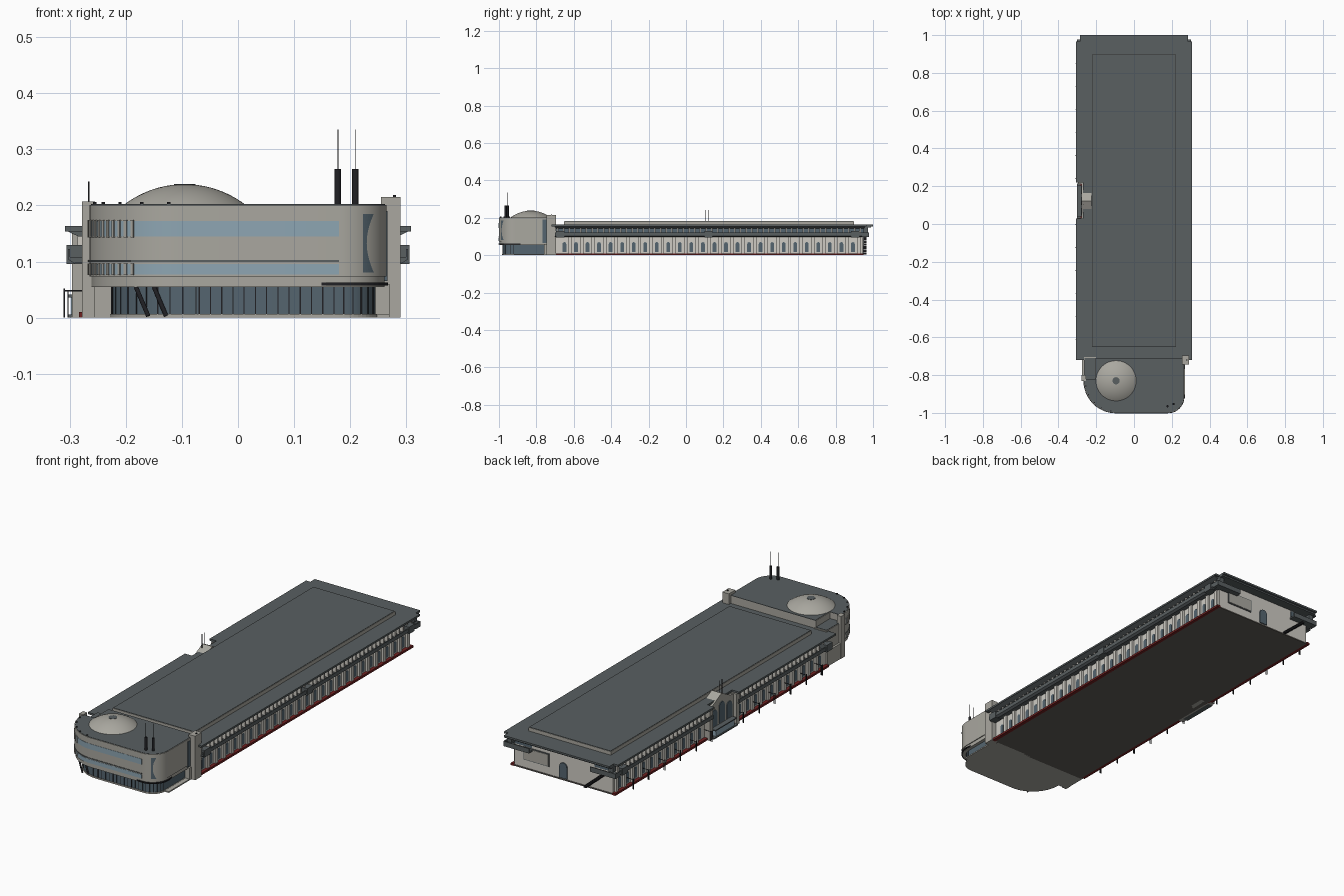
import bpy, bmesh, math
from mathutils import Vector

if "Cube" in bpy.data.objects:
    bpy.data.objects.remove(bpy.data.objects["Cube"])


def mat(name, r, g, b):
    m = bpy.data.materials.new(name)
    m.diffuse_color = (r, g, b, 1)
    m.use_nodes = True
    m.node_tree.nodes["Principled BSDF"].inputs["Base Color"].default_value = m.diffuse_color
    return m


ROOF = mat("roof_slate", 0.10, 0.115, 0.12)
CONC = mat("concrete", 0.40, 0.39, 0.35)
WALL = mat("pale_wall", 0.62, 0.60, 0.55)
DARK = mat("dark_glass", 0.09, 0.13, 0.16)
BLUE = mat("blue_glass", 0.27, 0.38, 0.45)
RED = mat("red_plinth", 0.16, 0.015, 0.015)
BLACK = mat("black_metal", 0.015, 0.015, 0.018)
FLOOR = mat("underside", 0.12, 0.11, 0.10)


def prisms(name, items, m, smooth=False):
    """items: (profile points, axis, start, end), all joined in one mesh"""
    bm = bmesh.new()
    put = {'x': lambda u, v, t: (t, u, v), 'y': lambda u, v, t: (u, t, v), 'z': lambda u, v, t: (u, v, t)}
    for pts, ax, a, b in items:
        lo = [bm.verts.new(put[ax](u, v, a)) for u, v in pts]
        hi = [bm.verts.new(put[ax](u, v, b)) for u, v in pts]
        bm.faces.new(lo)
        bm.faces.new(hi)
        n = len(pts)
        for i in range(n):
            bm.faces.new((lo[i], lo[(i + 1) % n], hi[(i + 1) % n], hi[i]))
    return finish(name, bm, m, smooth)


def finish(name, bm, m, smooth=False):
    bmesh.ops.recalc_face_normals(bm, faces=bm.faces)
    me = bpy.data.meshes.new(name)
    bm.to_mesh(me)
    bm.free()
    me.materials.append(m)
    ob = bpy.data.objects.new(name, me)
    bpy.context.collection.objects.link(ob)
    if smooth:
        bpy.ops.object.select_all(action='DESELECT')
        ob.select_set(True)
        bpy.context.view_layer.objects.active = ob
        bpy.ops.object.shade_smooth_by_angle(angle=math.radians(30))
    return ob


def bx(x0, x1, y0, y1, z0, z1):
    return ([(x0, y0), (x1, y0), (x1, y1), (x0, y1)], 'z', z0, z1)


def arch(c, w, z0, z1, n=8):
    r = w / 2
    return [(c - r, z0), (c + r, z0)] + [
        (c + r * math.cos(math.pi * i / n), z1 - r + r * math.sin(math.pi * i / n)) for i in range(n + 1)]


def arc(cx, cy, r, a0, a1, n=16):
    return [(cx + r * math.cos(math.radians(a0 + (a1 - a0) * i / n)),
             cy + r * math.sin(math.radians(a0 + (a1 - a0) * i / n))) for i in range(n + 1)]


# ---- hall ----
prisms("hall_floor", [bx(-.268, .268, -.71, .948, 0, .006)], FLOOR)
prisms("hall_walls", [bx(-.266, .266, -.715, .945, .006, .157)], WALL)
prisms("plinth", [bx(s * .266, s * .283, -.70, .95, 0, .01) for s in (-1, 1)], RED)
roof = [(-.308, -.72), (.308, -.72), (.308, .965), (.285, .965), (.285, 1), (-.285, 1),
        (-.285, .965), (-.308, .965), (-.308, .22), (-.27, .22), (-.27, .03), (-.308, .03)]
prisms("hall_roof", [(roof, 'z', .154, .163)], ROOF)
prisms("roof_step_side", [bx(-.222, .222, -.652, .898, .16, .18)], CONC)
prisms("roof_step_top", [bx(-.22, .22, -.65, .896, .18, .182)], ROOF)

# ---- side windows, pilasters, galleries ----
win, pil, gal, eave, cols, glaz, pods = [], [], [], [], [], [], []
for s in (-1, 1):
    runs = [(-.70, .955)] if s > 0 else [(-.70, .02), (.22, .955)]
    for y0, y1 in runs:
        prof = [(.264, .100), (.292, .097), (.303, .104), (.303, .122), (.299, .122), (.299, .108), (.264, .108)]
        gal.append(([(s * x, z) for x, z in prof], 'y', y0, y1))
        prof = [(.264, .143), (.285, .145), (.306, .155), (.264, .155)]
        eave.append(([(s * x, z) for x, z in prof], 'y', y0, y1))
        glaz.append(bx(s * .264, s * .268, y0, y1, .116, .144))
    for i in range(26):
        y = -.65 + i * .0617
        if s < 0 and 0 < y < .24:
            continue
        win.append((arch(y, .02, .016, .07), 'x', s * .264, s * .2675))
        pil.append(bx(s * .264, s * .276, y + .022, y + .040, .006, .10))
    for i in range(54):
        y = -.685 + i * .0305
        if s < 0 and .01 < y < .23:
            continue
        cols.append(bx(s * .264, s * .286, y - .004, y + .004, .108, .146))
    for y in (-.672, .12, .905):
        if s > 0 or y != .12:
            pods.append(bx(s * .27, s * .306, y - .022, y + .022, .096, .130))
prisms("side_windows", win, DARK)
prisms("side_pilasters", pil, WALL)
prisms("side_galleries", gal, ROOF)
prisms("eaves", eave, ROOF)
prisms("gallery_glazing", glaz, DARK)
prisms("gallery_columns", cols, WALL)
prisms("gallery_pods", pods, ROOF)

# ---- lamp posts along the left side ----
posts = []
for i in range(13):
    y = -.61 + i * .1215
    if not 0 < y < .2:
        posts += [bx(-.311, -.308, y - .002, y + .002, 0, .052), bx(-.311, -.266, y - .001, y + .001, .047, .049),
                  bx(-.304, -.302, y - .001, y + .001, 0, .048)]
prisms("lamp_posts", posts, BLACK)

# ---- gabled side entrance ----
gable = [(.02, 0), (.225, 0), (.225, .145), (.19, .150), (.1225, .185), (.055, .150), (.02, .145)]
prisms("entrance_gable", [(gable, 'x', -.278, -.225)], CONC)
prisms("entrance_arches", [(arch(y, .042, .045, h), 'x', -.281, -.27)
                           for y, h in ((.065, .125), (.1225, .145), (.18, .125))], DARK)
prisms("entrance_porch", [bx(-.298, -.276, .05, .195, .006, .036)], BLUE)
prisms("entrance_canopy", [bx(-.303, -.276, .04, .205, .036, .041), bx(-.303, -.276, .03, .215, 0, .006)], ROOF)
prisms("entrance_piers", [bx(-.296, -.26, y - .012, y + .012, 0, .15) for y in (.02, .225)], CONC)
prisms("entrance_masts", [bx(-.267, -.265, y - .001, y + .001, .16, .243) for y in (.102, .122)], BLACK)

# ---- back wall ----
prisms("back_panel_frame", [bx(.075, .215, .94, .949, .045, .108)], ROOF)
prisms("back_panel", [bx(.08, .21, .94, .951, .049, .104)], CONC)
prisms("back_door", [(arch(0, .042, .01, .085), 'y', .94, .95)], DARK)
prisms("back_eave", [bx(-.285, .285, .94, .99, .147, .155)], ROOF)
bal = []
for s in (-1, 1):
    bal += [bx(s * .165, s * .303, .94, .978, .098, .106), bx(s * .165, s * .303, .974, .978, .106, .122),
            bx(s * .299, s * .303, .94, .978, .106, .122), bx(s * .262, s * .286, .95, .972, .122, .15)]
prisms("back_balconies", bal, ROOF)
prisms("back_balcony_glass", [bx(s * .17, s * .26, .94, .948, .112, .142) for s in (-1, 1)], DARK)
prisms("back_stairs", [bx(-.235 + i * .011, -.222 + i * .011, .944, .966, .09 - i * .0095, .098 - i * .0095)
                       for i in range(10)], BLACK)


# ---- rounded head building ----
def front(d=0.0, ys=-.80, tower=True):
    """front outline running left to right, offset outward by d"""
    p = [(-.265 - d, ys)] + arc(-.095, -.83, .17 + d, 180, 270, 24)
    return p + (arc(.18, -.915, .085 + d, 270, 360) if tower else [(.18, -1 - d)])


def strip(d0, d1, z0, z1, tower=False, ys=-.80):
    return (front(d1, ys, tower) + front(d0, ys, tower)[::-1], 'z', z0, z1)


def head(d):
    return front(d, -.82) + [(.265 + d, -.71), (-.205 - d, -.71), (-.205 - d, -.82)]


prisms("head_body", [(head(0), 'z', .073, .201)], CONC, True)
prisms("head_lower_lip", [(head(-.004), 'z', .055, .073)], CONC, True)
prisms("head_roof", [(head(-.003), 'z', .2, .2025)], ROOF)
prisms("head_corner_block", [bx(-.266, -.2, -.825, -.705, 0, .168)], CONC)
prisms("head_corner_roof", [bx(-.263, -.205, -.82, -.71, .168, .170)], ROOF)
prisms("window_bands", [strip(-.002, .0012, .145, .172), strip(-.002, .0012, .077, .096)], BLUE, True)
prisms("head_ledge", [strip(-.002, .0022, .0995, .1025)], ROOF)
prisms("tower_rim", [(arc(.18, -.915, .087, 0, 360, 40), 'z', .057, .063)], BLACK)
mull = []
for a in range(182, 242, 5):
    q = math.radians(a)
    c, w = Vector((math.cos(q), math.sin(q))), Vector((-math.sin(q), math.cos(q))) * .003
    o = Vector((-.095, -.83))
    pts = [tuple(o + c * r + w * k) for r, k in ((.168, -1), (.173, -1), (.173, 1), (.168, 1))]
    mull += [(pts, 'z', .143, .174), (pts, 'z', .076, .097)]
prisms("band_mullions", mull, CONC)

# curved window with a waisted edge on the round corner
bm = bmesh.new()
rows = []
for i in range(17):
    t = i / 16
    end = -58 + 3 + 11 * (2 * t - 1) ** 2
    rows.append([bm.verts.new((x, y, .081 + .104 * t)) for x, y in arc(.18, -.915, .0862, -60, end, 4)])
for a, b in zip(rows, rows[1:]):
    for i in range(4):
        bm.faces.new((a[i], a[i + 1], b[i + 1], b[i]))
finish("corner_window", bm, DARK)

# ---- glazed ground floor of the head ----
glass = [(-.225, -.72)] + arc(-.075, -.83, .15, 180, 270, 20) + arc(.18, -.915, .065, 270, 360, 12) + [(.245, -.72)]
prisms("ground_floor_glass", [(glass, 'z', .006, .057)], DARK, True)
base = [(-.228, -.70)] + arc(-.075, -.83, .153, 180, 270, 20) + arc(.18, -.915, .068, 270, 360, 12) + [(.248, -.70)]
prisms("ground_floor_base", [(base, 'z', 0, .007)], CONC)
bars = [bx(x - .001, x + .001, y - .001, y + .001, .006, .057) for x, y in glass[1:-1:2]]
bars += [bx(-.07 + i * .02, -.068 + i * .02, -.982, -.978, .006, .057) for i in range(13)]
prisms("ground_floor_bars", bars, BLACK)
for i, x in enumerate((-.182, -.150)):
    d = Vector((.022, -.006, -.052))
    bpy.ops.mesh.primitive_cylinder_add(vertices=12, radius=.004, depth=d.length,
                                        location=Vector((x, -.966, .055)) + d / 2)
    ob = bpy.context.object
    ob.rotation_euler = d.to_track_quat('Z', 'Y').to_euler()
    ob.name = "slanted_column_%d" % (i + 1)
    ob.data.materials.append(BLACK)

# ---- pylons and flank walls ----
prisms("pylons", [bx(.255, .29, -.745, -.695, 0, .215), bx(-.278, -.255, -.83, -.80, 0, .207)], CONC)
prisms("flank_walls", [bx(.243, .27, -.76, -.70, 0, .06), bx(-.276, -.225, -.80, -.70, 0, .075)], CONC)
prisms("right_ramp", [bx(.24, .27, -.92, -.74, 0, .006)], CONC)
prisms("flank_window", [bx(.26, .2665, -.768, -.746, .065, .19)], DARK)

# ---- dome ----
bm = bmesh.new()
R, n, seg = .178, 10, 48
top = math.asin(.11 / R)
rings = [[bm.verts.new((x, y, .2 + .038 - R + R * math.cos(top * k / n)))
          for x, y in arc(-.095, -.83, R * math.sin(top * k / n), 0, 360, seg)[:-1]] for k in range(1, n + 1)]
bm.faces.new(rings[0])
for a, b in zip(rings, rings[1:]):
    for i in range(seg):
        bm.faces.new((a[i], a[(i + 1) % seg], b[(i + 1) % seg], b[i]))
finish("dome", bm, CONC, True)
prisms("dome_cap", [(arc(-.095, -.83, .019, 0, 360, 24)[:-1], 'z', .232, .2385)], ROOF)

# ---- chimneys, masts and roof lamps ----
stacks, masts = [], []
for x, y in ((.178, -.965), (.209, -.953)):
    stacks.append((arc(x, y, .006, 0, 360, 12)[:-1], 'z', .2, .265))
    masts.append(bx(x - .0008, x + .0008, y - .0008, y + .0008, .26, .335))
prisms("chimneys", stacks, BLACK)
prisms("chimney_masts", masts, BLACK)
lamps = [bx(x - .003, x + .003, y - .003, y + .003, .2, .206)
         for x, y in (arc(-.095, -.83, .163, a, a, 1)[0] for a in (190, 207, 225, 242, 260))]
lamps.append(bx(.276, .282, -.723, -.717, .214, .219))
prisms("roof_lamps", lamps, BLACK)
